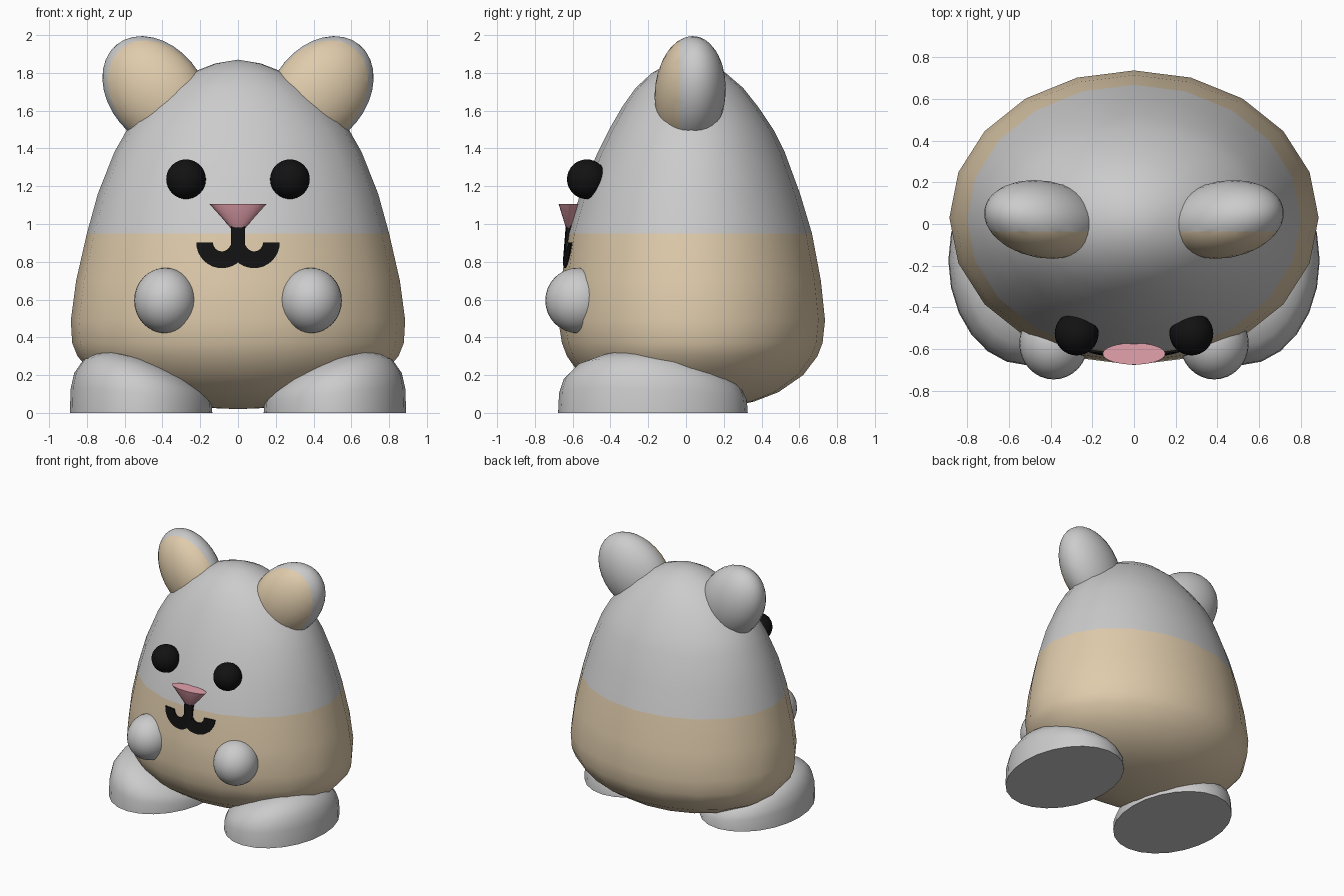
import bpy, bmesh
from math import sin, cos, pi, radians, sqrt
from mathutils import Matrix, Vector

if "Cube" in bpy.data.objects:
    bpy.data.objects.remove(bpy.data.objects["Cube"])


def material(name, rgb):
    m = bpy.data.materials.new(name)
    m.diffuse_color = (*rgb, 1)
    m.use_nodes = True
    m.node_tree.nodes["Principled BSDF"].inputs["Base Color"].default_value = m.diffuse_color
    return m


TAN = material("tan", (0.74, 0.60, 0.41))
BLACK = material("black", (0.006, 0.006, 0.006))
PINK = material("pink", (0.78, 0.36, 0.42))


def finish(bm, name, mat=None, mirror=False, angle=40):
    bmesh.ops.recalc_face_normals(bm, faces=bm.faces)
    me = bpy.data.meshes.new(name)
    bm.to_mesh(me)
    bm.free()
    ob = bpy.data.objects.new(name, me)
    bpy.context.collection.objects.link(ob)
    if mat:
        me.materials.append(mat)
    if mirror:
        ob.modifiers.new("mirror", "MIRROR").use_mirror_merge = False
    bpy.ops.object.select_all(action="DESELECT")
    ob.select_set(True)
    bpy.context.view_layer.objects.active = ob
    bpy.ops.object.shade_smooth_by_angle(angle=radians(angle))
    return ob


def loft(rings, name, mat=None, n=20):
    """Stack of ellipses (z, rx, centre y, ry); an rx of 0 makes a pole."""
    bm = bmesh.new()
    loops = []
    for z, rx, cy, ry in rings:
        k = n if rx else 1
        loops.append([bm.verts.new((rx * sin(2 * pi * i / n), cy + ry * cos(2 * pi * i / n), z))
                      for i in range(k)])
    for a, b in zip(loops, loops[1:]):
        for i in range(n):
            j = (i + 1) % n
            q = [a[i % len(a)], a[j % len(a)], b[j % len(b)], b[i % len(b)]]
            bm.faces.new(list(dict.fromkeys(q)))
    return finish(bm, name, mat)


def ball(centre, radii, rot=Matrix(), u=32, v=16):
    bm = bmesh.new()
    m = Matrix.Translation(centre) @ rot @ Matrix.Diagonal((*radii, 1))
    bmesh.ops.create_uvsphere(bm, u_segments=u, v_segments=v, radius=1, matrix=m)
    return bm


# Egg-shaped body: tan belly below, grey head above
seam = (0.95, 0.80, 0.022, 0.645)
loft([(0.02, 0, 0.03, 0), (0.03, 0.25, 0.03, 0.19), (0.06, 0.43, 0.03, 0.33),
      (0.11, 0.60, 0.03, 0.46), (0.20, 0.76, 0.03, 0.59), (0.30, 0.85, 0.033, 0.663),
      (0.37, 0.878, 0.033, 0.69), (0.49, 0.885, 0.03, 0.706), (0.70, 0.857, 0.027, 0.687),
      seam], "belly", TAN)
loft([seam, (1.16, 0.742, 0.022, 0.582), (1.38, 0.655, 0.028, 0.495),
      (1.50, 0.587, 0.028, 0.435), (1.62, 0.485, 0.022, 0.36), (1.72, 0.375, 0.018, 0.285),
      (1.80, 0.25, 0.015, 0.195), (1.85, 0.12, 0.01, 0.10), (1.87, 0, 0.01, 0)], "head")

# Ears: tilted ellipsoids split into grey back and tan front
tilt = Matrix.Rotation(radians(10), 4, "Z") @ Matrix.Rotation(radians(40), 4, "Y")
for name, mat, front in (("ear_back", None, False), ("ear_front", TAN, True)):
    bm = ball((0.435, 0.022, 1.695), (0.25, 0.185, 0.33), tilt)
    bmesh.ops.bisect_plane(bm, geom=bm.verts[:] + bm.edges[:] + bm.faces[:],
                           plane_co=(0.46, -0.035, 1.7), plane_no=(0, 1, 0),
                           clear_outer=front, clear_inner=not front)
    finish(bm, name, mat, True)

# Eyes and hands
finish(ball((0.275, -0.525, 1.237), (0.105, 0.105, 0.105)), "eye", BLACK, True)
finish(ball((0.385, -0.572, 0.595), (0.165, 0.173, 0.173)), "hand", None, True)

# Nose: flattened cone, point down
loft([(1.105, 0, -0.622, 0), (1.105, 0.15, -0.622, 0.052), (0.95, 0.012, -0.622, 0.005),
      (0.945, 0, -0.622, 0)], "nose", PINK, 32)

# Mouth: stem and two hooks, bent to follow the belly
def strip(pairs, name, mirror):
    bm = bmesh.new()
    rows = []
    for pair in pairs:
        row = []
        for x, z in pair:
            y = -0.648 + 0.15 * abs(x) - 0.08 * (0.85 - z)
            row.append([bm.verts.new((x, y, z)), bm.verts.new((x, y + 0.07, z))])
        (a, b), (c, d) = row
        rows.append([a, b, d, c])
    for p, q in zip(rows, rows[1:]):
        for i in range(4):
            j = (i + 1) % 4
            bm.faces.new((p[i], p[j], q[j], q[i]))
    bm.faces.new(rows[0])
    bm.faces.new(rows[-1])
    finish(bm, name, BLACK, mirror, 30)


hook = []
for i in range(15):
    a = radians(200 + 160 * i / 14)
    hook.append([(0.085 + r * cos(a), 0.902 + r * sin(a)) for r in (0.047, 0.136)])
strip(hook, "mouth_hook", True)
strip([[(-0.036, z), (0, z)] for z in (0.995, 0.8)], "mouth_stem", True)

# Feet: flat-soled domes, highest toward the front and outside
bm = bmesh.new()
N = 24
steps = [0, 0, 0.09, 0.22, 0.4, 0.6, 0.8, 1]
loops = []
for k, t in enumerate(steps):
    r = cos(t * pi / 2)
    ring = []
    for i in range(N if k < len(steps) - 1 else 1):
        u, v = r * cos(2 * pi * i / N), r * sin(2 * pi * i / N)
        z = max(0, 1 - r * r) ** 0.3 * (0.285 - 0.06 * v + 0.125 * u)
        ring.append(bm.verts.new((0.513 + 0.377 * u, -0.175 + 0.502 * v, z)))
    if k:
        loops.append(ring)
    else:
        bm.faces.new(ring)
for a, b in zip(loops, loops[1:]):
    for i in range(N):
        j = (i + 1) % N
        bm.faces.new(list(dict.fromkeys([a[i], a[j], b[j % len(b)], b[i % len(b)]])))
bmesh.ops.remove_doubles(bm, verts=bm.verts, dist=1e-4)
finish(bm, "foot", None, True, 50)
